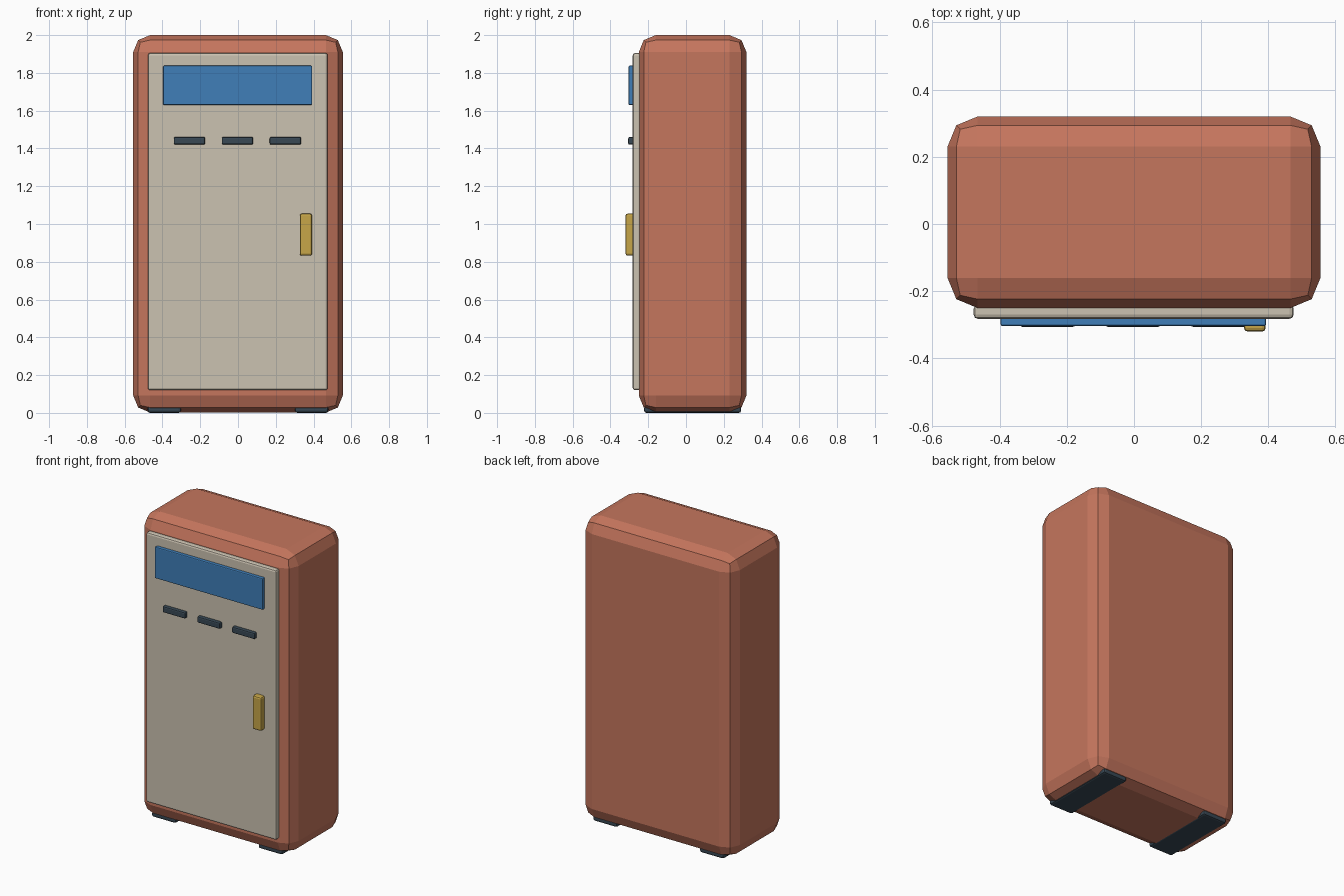
import bpy
import bmesh

cube = bpy.data.objects.get("Cube")
if cube:
    bpy.data.objects.remove(cube, do_unlink=True)


def make_material(name, rgb):
    mat = bpy.data.materials.new(name)
    mat.use_nodes = True
    color = (*rgb, 1)
    mat.diffuse_color = color
    mat.node_tree.nodes["Principled BSDF"].inputs["Base Color"].default_value = color
    return mat


terracotta = make_material("terracotta", (0.56, 0.18, 0.11))
cream = make_material("cream", (0.60, 0.54, 0.44))
blue = make_material("window blue", (0.05, 0.21, 0.48))
slate = make_material("dark slate", (0.04, 0.066, 0.09))
gold = make_material("gold", (0.57, 0.38, 0.065))


def rounded_box(name, x, y, z, bevel, mat, segments=2):
    """Flat-shaded box spanning the given (min, max) ranges, with bevelled edges."""
    bm = bmesh.new()
    bmesh.ops.create_cube(bm, size=1)
    for v in bm.verts:
        for axis, span in enumerate((x, y, z)):
            v.co[axis] = span[1] if v.co[axis] > 0 else span[0]
    bmesh.ops.bevel(bm, geom=bm.edges[:], offset=bevel, segments=segments,
                    profile=0.5, affect='EDGES')
    mesh = bpy.data.meshes.new(name)
    bm.to_mesh(mesh)
    bm.free()
    mesh.materials.append(mat)
    obj = bpy.data.objects.new(name, mesh)
    bpy.context.collection.objects.link(obj)
    return obj


# Cabinet shell
rounded_box("cabinet_body", (-0.555, 0.555), (-0.25, 0.32), (0.002, 2), 0.09, terracotta)

# Door with window and handle
rounded_box("door", (-0.477, 0.475), (-0.282, -0.24), (0.12, 1.905), 0.012, cream)
rounded_box("window", (-0.397, 0.393), (-0.304, -0.27), (1.63, 1.838), 0.006, blue)
rounded_box("handle", (0.327, 0.392), (-0.32, -0.27), (0.832, 1.055), 0.011, gold)

# Row of vents
for i, side in enumerate(("right", "middle", "left")):
    cx = -0.003 + (i - 1) * 0.254
    rounded_box(f"vent_{side}", (cx - 0.083, cx + 0.083), (-0.306, -0.27),
                (1.42, 1.461), 0.008, slate)

# Feet running front to back
for side, sign in (("right", -1), ("left", 1)):
    cx = sign * 0.39
    rounded_box(f"foot_{side}", (cx - 0.088, cx + 0.088), (-0.222, 0.292),
                (0, 0.036), 0.012, slate)
